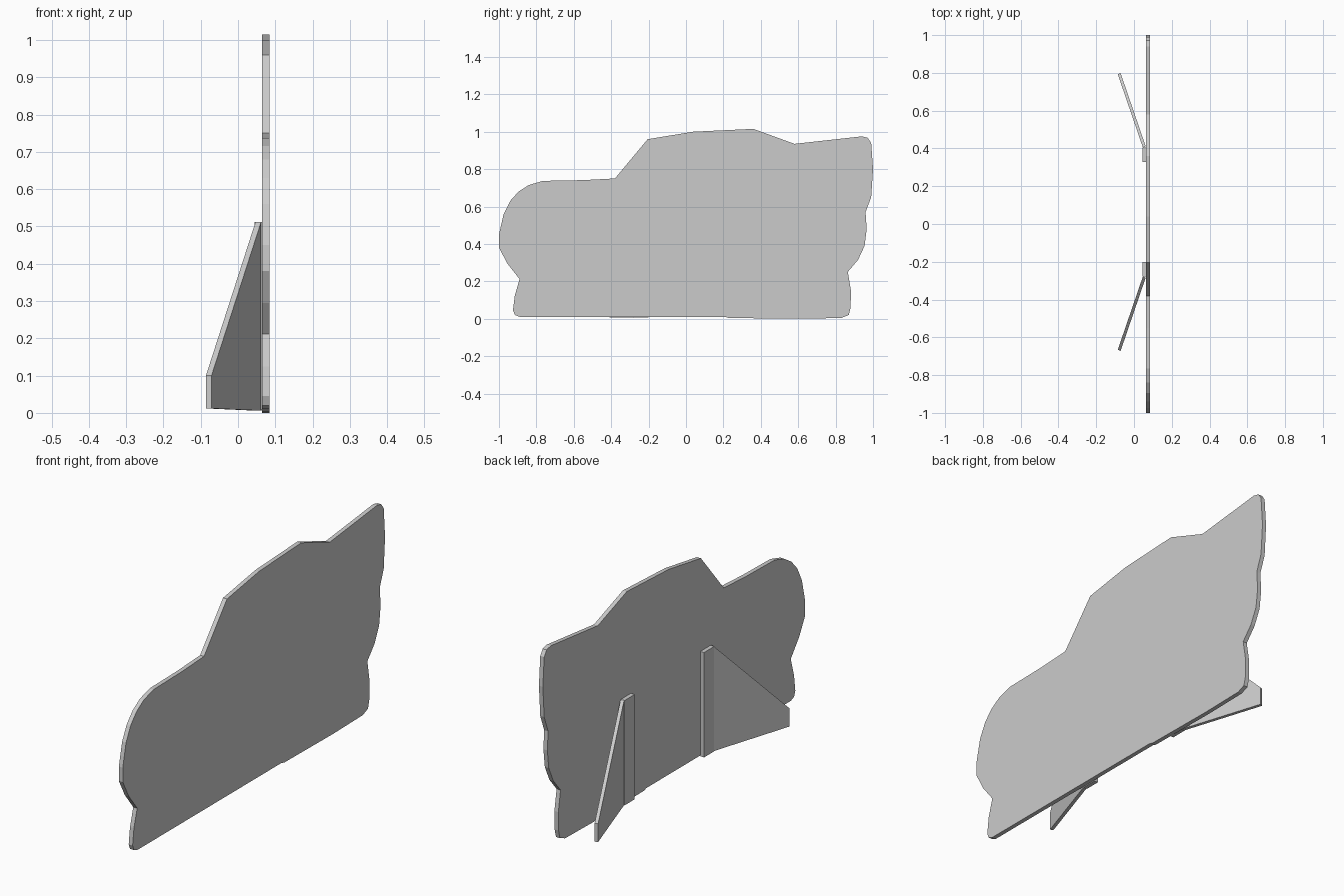
import bpy, bmesh

grey = bpy.data.materials.new("plain_grey")
grey.diffuse_color = (0.6, 0.6, 0.6, 1)


def prism(name, outline, offset):
    """Solid made by sweeping a flat outline along an offset."""
    bm = bmesh.new()
    face = bm.faces.new([bm.verts.new(p) for p in outline])
    ext = bmesh.ops.extrude_face_region(bm, geom=[face])
    moved = [v for v in ext["geom"] if isinstance(v, bmesh.types.BMVert)]
    bmesh.ops.translate(bm, vec=offset, verts=moved)
    bmesh.ops.recalc_face_normals(bm, faces=bm.faces)
    mesh = bpy.data.meshes.new(name)
    bm.to_mesh(mesh)
    bm.free()
    mesh.materials.append(grey)
    obj = bpy.data.objects.new(name, mesh)
    bpy.context.collection.objects.link(obj)
    return obj


# Cut-out board: silhouette in (y, z)
silhouette = [
    (-0.89, 0.01), (-0.915, 0.02), (-0.925, 0.045), (-0.915, 0.125), (-0.89, 0.212),
    (-0.955, 0.295), (-1.0, 0.38), (-1.0, 0.45), (-0.975, 0.56), (-0.94, 0.63),
    (-0.895, 0.68), (-0.84, 0.715), (-0.765, 0.737), (-0.55, 0.741), (-0.38, 0.75),
    (-0.205, 0.96), (0.04, 1.0), (0.36, 1.015), (0.58, 0.935), (0.94, 0.975),
    (0.972, 0.967), (0.99, 0.94), (1.0, 0.8), (0.99, 0.65), (0.96, 0.57),
    (0.966, 0.48), (0.955, 0.39), (0.92, 0.315), (0.865, 0.25), (0.882, 0.15),
    (0.88, 0.06), (0.87, 0.02), (0.83, 0.004), (0.6, 0.0), (0.23, 0.004), (0.21, 0.01),
]
prism("board", [(0.064, y, z) for y, z in silhouette], (0.021, 0, 0))

# Two hinged supports, each a tab on the board and a fin splayed outwards
for side, y, label in ((1, 0.405, "back"), (-1, -0.278, "front")):
    tab = [(0.044, y, 0.006), (0.064, y, 0.006), (0.064, y, 0.512), (0.044, y, 0.512)]
    prism(label + "_support_tab", tab, (0, -side * 0.077, 0))
    tip = y + side * 0.388
    fin = [(0.047, y, 0.006), (-0.086, tip, 0.012), (-0.086, tip, 0.1), (0.047, y, 0.512)]
    prism(label + "_support_fin", fin, (0.015, side * 0.006, 0))
